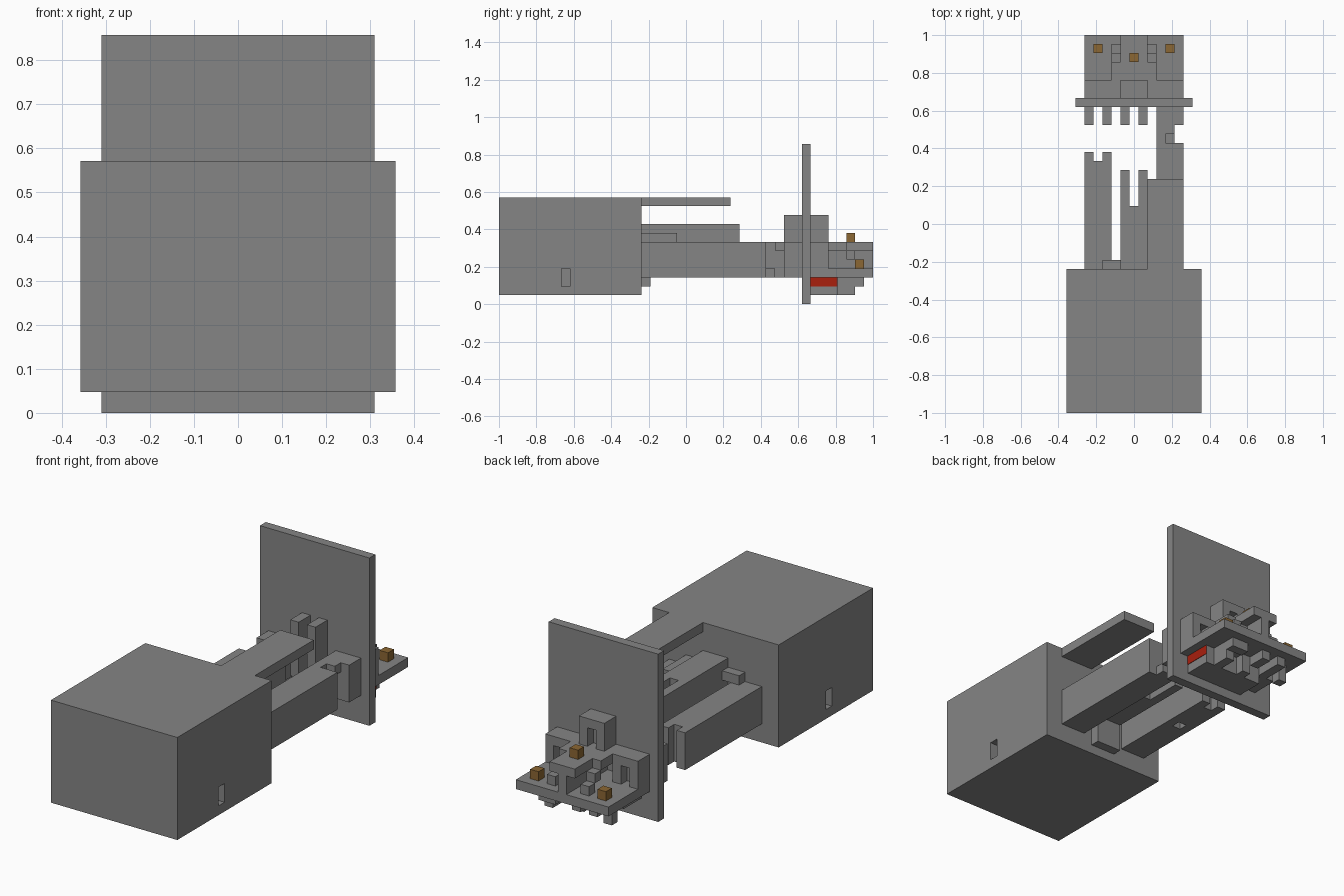
import bpy
import bmesh
from mathutils import Vector

default = bpy.data.objects.get("Cube")
if default:
    bpy.data.objects.remove(default, do_unlink=True)

U = 1 / 21  # edge of one block


def material(name, rgb):
    m = bpy.data.materials.new(name)
    m.use_nodes = True
    m.diffuse_color = (*rgb, 1)
    m.node_tree.nodes["Principled BSDF"].inputs["Base Color"].default_value = (*rgb, 1)
    return m


GREY = material("mid_grey", (0.235, 0.235, 0.235))
AMBER = material("amber", (0.26, 0.135, 0.033))
RED = material("red", (0.4, 0.014, 0.004))


def part(name, *boxes, mat=GREY):
    """Object made of boxes, each given as x, y, z ranges in blocks."""
    bm = bmesh.new()
    for xs, ys, zs in boxes:
        lo, hi = (Vector(c) * U for c in zip(xs, ys, zs))
        for v in bmesh.ops.create_cube(bm, size=1)["verts"]:
            v.co = Vector(h if c > 0 else l for c, l, h in zip(v.co, lo, hi))
    mesh = bpy.data.meshes.new(name)
    bm.to_mesh(mesh)
    bm.free()
    mesh.materials.append(mat)
    ob = bpy.data.objects.new(name, mesh)
    bpy.context.collection.objects.link(ob)
    return ob


def cut(target, *box):
    cutter = part(target.name + "_cutter", box)
    cutter.hide_render = True
    cutter.hide_viewport = True
    cutter.display_type = 'WIRE'
    mod = target.modifiers.new("cut", 'BOOLEAN')
    mod.operation = 'DIFFERENCE'
    mod.solver = 'EXACT'
    mod.object = cutter


# Main housing with a slot in each side
housing = part("housing", ((-7.5, 7.5), (-21, -5), (1, 12)))
for xs in ((-8, -6.5), (6.5, 8)):
    cut(housing, xs, (-14, -13), (2, 4))
part("top_ledge", ((1.5, 5.5), (-5, 5), (11, 12)))

# Arms reaching back from the housing
arm = part("right_arm", ((-5.5, -2.5), (-5, 8), (3, 7)))
cut(arm, (-4.5, -3.5), (7, 9), (2, 8))
cut(arm, (-4.5, -3.5), (2, 3), (2, 4))
part("middle_arm", ((-1.5, 1.5), (-5, 2), (5, 9)),
     *[((x - .5, x + .5), (2, 6), (5, 9)) for x in (-1, 1)])
part("left_arm", ((2.5, 5.5), (-5, 9), (3, 7)))
part("left_arm_hook", ((2.5, 3.5), (9, 11), (3, 7)),
     ((3.5, 4.5), (10, 11), (6, 7)), ((3.5, 4.5), (9, 10), (3, 4)))
part("left_arm_plug", ((2.5, 5.5), (11, 13), (3, 7)))
part("arm_brackets", ((-3.5, -1.5), (-5, -4), (7, 8)),
     ((1.5, 3.5), (-5, -1), (7, 8)), ((-1.5, 1.5), (-5, -4), (2, 5)))

# Upright panel and its prongs
part("panel", ((-6.5, 6.5), (13, 14), (0, 18)))
part("prongs", *[((x - .5, x + .5), (11, 13), (low, top))
                 for x, low, top in ((-5, 3, 7), (-3, 3, 7), (-1, 4, 10), (1, 4, 10))])

# Rear board with windowed sockets
part("rear_board", ((-5.5, 5.5), (14, 21), (3, 4)))
for name, side in (("right", -1), ("left", 1)):
    x = 4 * side
    socket = part(name + "_socket", ((x - 1.5, x + 1.5), (14, 16), (4, 7)))
    cut(socket, (x - .5, x + .5), (15, 17), (4, 6))
tall = part("tall_socket", ((-1.5, 1.5), (14, 16), (7, 10)))
cut(tall, (-.5, .5), (15, 17), (7, 9))
part("upper_board", ((-2.5, 2.5), (14, 18), (6, 7)), ((-1.5, 1.5), (18, 21), (6, 7)))
part("board_support", ((-.5, .5), (14, 21), (4, 6)))
for name, x in (("right", -2), ("left", 2)):
    part(name + "_steps", ((x - .5, x + .5), (18, 19), (5, 6)),
         ((x - .5, x + .5), (19, 20), (4, 5)))

# Amber contacts
for name, x, y, z in (("right", -4, 19, 4), ("left", 4, 19, 4), ("middle", 0, 18, 7)):
    part(name + "_contact", ((x - .5, x + .5), (y, y + 1), (z, z + 1)), mat=AMBER)

# Underside blocks and red side strip
part("underside_pad", ((-4.5, 4.5), (14, 17), (2, 3)), ((-2.5, 4.5), (14, 17), (1, 2)))
part("red_strip", ((4.5, 4.55), (14, 17), (2, 3)), mat=RED)
part("underside_studs",
     ((1.5, 3.5), (19, 20), (2, 3)), ((2.5, 3.5), (17, 19), (1, 3)),
     ((-1.5, -.5), (18, 20), (2, 3)), ((-.5, .5), (17, 18), (1, 3)),
     ((-4.5, -3.5), (18, 19), (1, 3)), ((-3.5, -2.5), (17, 20), (2, 3)))
